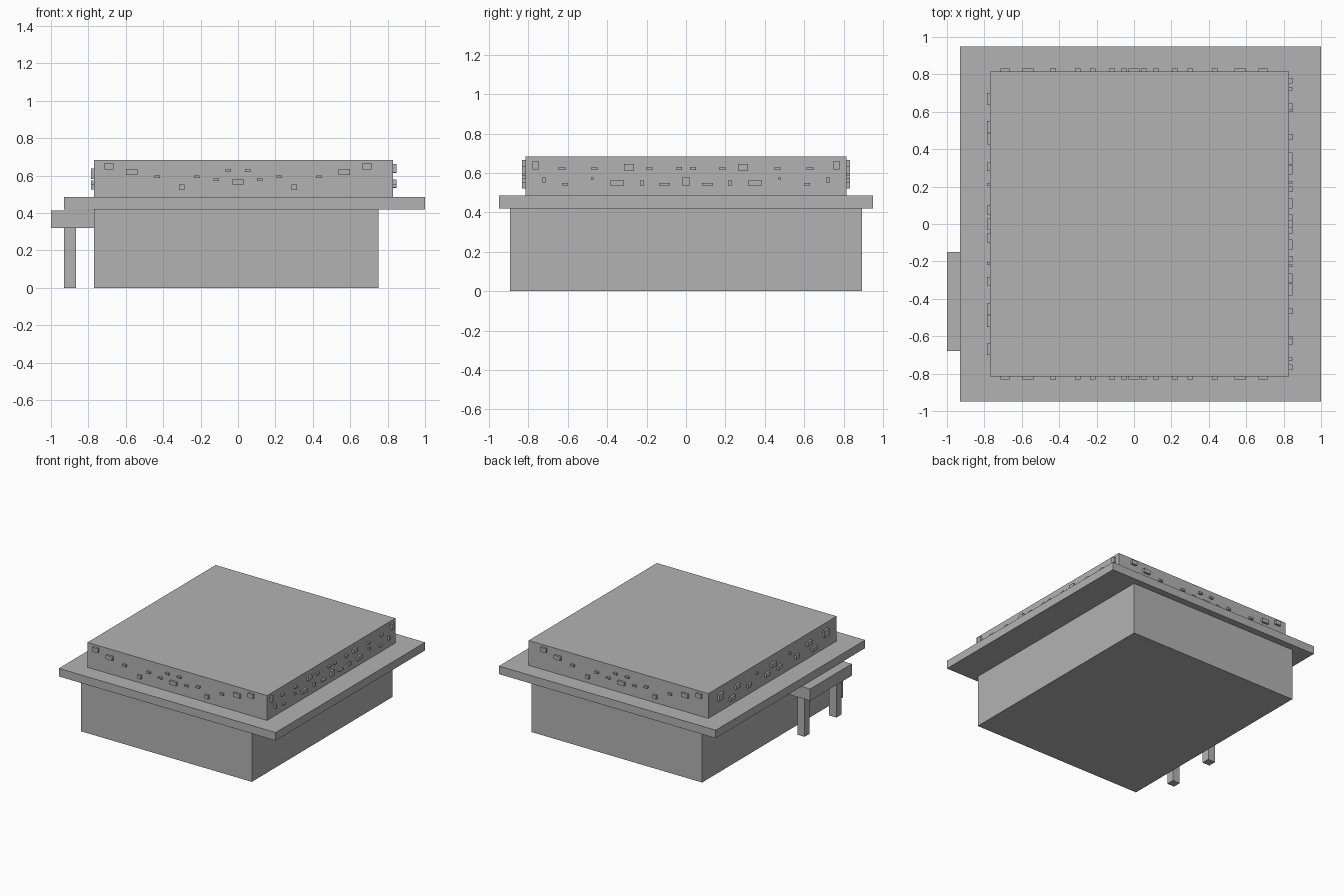
import bpy

if "Cube" in bpy.data.objects:
    bpy.data.objects.remove(bpy.data.objects["Cube"], do_unlink=True)

grey = bpy.data.materials.new("stone_grey")
grey.use_nodes = True
GREY = (0.45, 0.45, 0.45, 1)
grey.diffuse_color = GREY
grey.node_tree.nodes["Principled BSDF"].inputs["Base Color"].default_value = GREY


def box(name, x, y, z):
    """Box spanning the given (min, max) ranges."""
    bpy.ops.mesh.primitive_cube_add(size=1, location=[sum(r) / 2 for r in (x, y, z)])
    ob = bpy.context.object
    ob.name = name
    ob.scale = [r[1] - r[0] for r in (x, y, z)]
    bpy.ops.object.transform_apply(location=False, rotation=False, scale=True)
    ob.data.materials.append(grey)
    return ob


# Main volumes
X0, X1, Y = -0.77, 0.83, 0.815
box("lower_walls", (X0, 0.75), (-0.895, 0.895), (0, 0.42))
box("roof_slab", (-0.93, 1.0), (-0.95, 0.95), (0.42, 0.485))
box("upper_storey", (X0, X1), (-Y, Y), (0.485, 0.685))

# Side porch on two posts
box("porch_canopy", (-1.0, X0), (-0.68, -0.15), (0.32, 0.415))
for label, y in (("front", -0.65), ("back", -0.245)):
    box("porch_post_" + label, (-0.93, -0.865), (y, y + 0.065), (0, 0.32))

# Raised blocks: offset along wall, height, width, tall; mirrored about the middle
END = [(0, .567, .06, .03), (.052, .628, .03, .015), (.117, .577, .03, .013),
       (.22, .594, .03, .015), (.3, .537, .03, .03), (.433, .594, .03, .015),
       (.568, .62, .06, .032), (.69, .65, .048, .035)]
RIGHT = [(0, .557, .035, .045), (.035, .623, .03, .015), (.11, .543, .055, .012),
         (.185, .623, .03, .015), (.223, .55, .015, .03), (.29, .63, .05, .032),
         (.35, .55, .065, .03), (.475, .573, .012, .014), (.465, .623, .03, .015),
         (.615, .543, .03, .012), (.63, .623, .035, .015), (.722, .565, .015, .03),
         (.765, .64, .03, .045)]
LEFT = [(0, .61, .06, .03), (.075, .56, .05, .03), (.21, .62, .015, .015),
        (.305, .56, .045, .03), (.455, .61, .06, .03), (.52, .54, .06, .03),
        (.67, .61, .06, .055)]
DEPTH = 0.017


def relief(name, blocks, wall, along_x):
    out = tuple(sorted((wall, wall + (DEPTH if wall > 0 else -DEPTH))))
    for s, z, w, h in blocks:
        for c in {s, -s}:
            span, tall = (c - w / 2, c + w / 2), (z - h / 2, z + h / 2)
            x, y = (span, out) if along_x else (out, span)
            box(name, x, y, tall)


relief("front_relief_block", END, -Y, True)
relief("back_relief_block", END, Y, True)
relief("east_relief_block", RIGHT, X1, False)
relief("west_relief_block", LEFT, X0, False)
